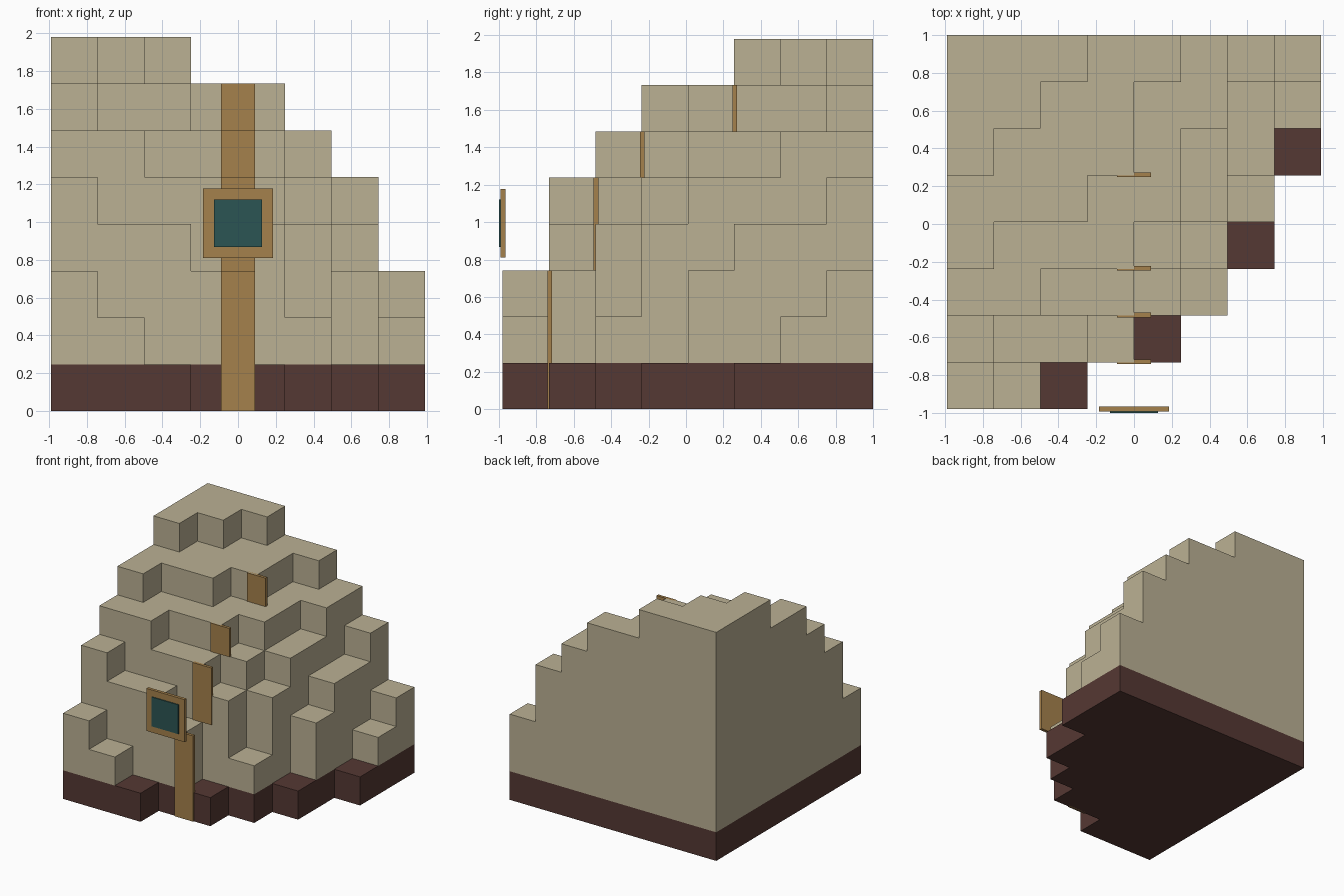
import bpy
import bmesh
import math
from mathutils import Vector

if "Cube" in bpy.data.objects:
    bpy.data.objects.remove(bpy.data.objects["Cube"])

N = 8                      # blocks along each side
S = 1.98 / N               # block size
X0, Y0 = -0.99, 1.0        # back left corner of the mound


def material(name, hex_colour):
    def linear(c):
        c /= 255
        return c / 12.92 if c <= 0.04045 else ((c + 0.055) / 1.055) ** 2.4
    m = bpy.data.materials.new(name)
    rgb = [linear(int(hex_colour[i:i + 2], 16)) for i in (0, 2, 4)]
    m.diffuse_color = (*rgb, 1)
    m.use_nodes = True
    m.node_tree.nodes["Principled BSDF"].inputs["Base Color"].default_value = m.diffuse_color
    return m


sand = material("sand", "BBB194")
dark_brown = material("dark_brown", "553833")
bronze = material("bronze", "A5814C")
teal = material("teal", "2B5553")


def make_object(name, bm, mat):
    bmesh.ops.recalc_face_normals(bm, faces=bm.faces)
    mesh = bpy.data.meshes.new(name)
    bm.to_mesh(mesh)
    bm.free()
    mesh.materials.append(mat)
    ob = bpy.data.objects.new(name, mesh)
    bpy.context.collection.objects.link(ob)
    return ob


def filled(c):
    """A block belongs to the mound if its centre is in a ball octant."""
    return min(c) >= 0 and sum((v + 0.5) ** 2 for v in c) <= N * N


def block_shell(name, levels, mat):
    """Outer faces of the stepped mound for the given levels."""
    bm = bmesh.new()
    for k in levels:
        for a in range(N):
            for b in range(N):
                if not filled((a, b, k)):
                    continue
                for axis in range(3):
                    for side in (0, 1):
                        near = [a, b, k]
                        near[axis] += 2 * side - 1
                        if filled(near):
                            continue
                        u, v = (axis + 1) % 3, (axis + 2) % 3
                        ring = []
                        for du, dv in ((0, 0), (1, 0), (1, 1), (0, 1)):
                            p = [a, b, k]
                            p[axis] += side
                            p[u] += du
                            p[v] += dv
                            ring.append(bm.verts.new((X0 + p[0] * S, Y0 - p[1] * S, p[2] * S)))
                        # y runs backwards, so the near side keeps this winding
                        bm.faces.new(ring if side == 0 else ring[::-1])
    bmesh.ops.remove_doubles(bm, verts=bm.verts, dist=0.001)
    # Merge coplanar block faces into large flat ones
    bmesh.ops.dissolve_limit(bm, angle_limit=math.radians(1),
                             verts=bm.verts, edges=bm.edges)
    mesh = bpy.data.meshes.new(name)
    bm.to_mesh(mesh)
    bm.free()
    mesh.materials.append(mat)
    ob = bpy.data.objects.new(name, mesh)
    bpy.context.collection.objects.link(ob)


def box(name, lo, hi, mat):
    lo, hi = Vector(lo), Vector(hi)
    bm = bmesh.new()
    bmesh.ops.create_cube(bm, size=1)
    for vert in bm.verts:
        vert.co = (lo + hi) / 2 + Vector(c * d for c, d in zip(vert.co, hi - lo))
    return make_object(name, bm, mat)


# Stepped mound on its dark foundation layer
block_shell("foundation", range(1), dark_brown)
block_shell("stepped_mound", range(1, N), sand)

# Vertical trim strips on the front of each step: row, bottom and top level
for i, (row, low, high) in enumerate([(7, 0, 3), (6, 3, 5), (5, 5, 6), (3, 6, 7)]):
    y = Y0 - row * S
    box(f"trim_strip_{i + 1}", (-0.09, y - 0.009, low * S),
        (0.09, y + 0.016, high * S), bronze)

# Framed panel floating at the front
box("panel_frame", (-0.184, -0.992, 0.81), (0.184, -0.965, 1.178), bronze)
box("panel_inset", (-0.127, -1.0, 0.867), (0.127, -0.992, 1.121), teal)
